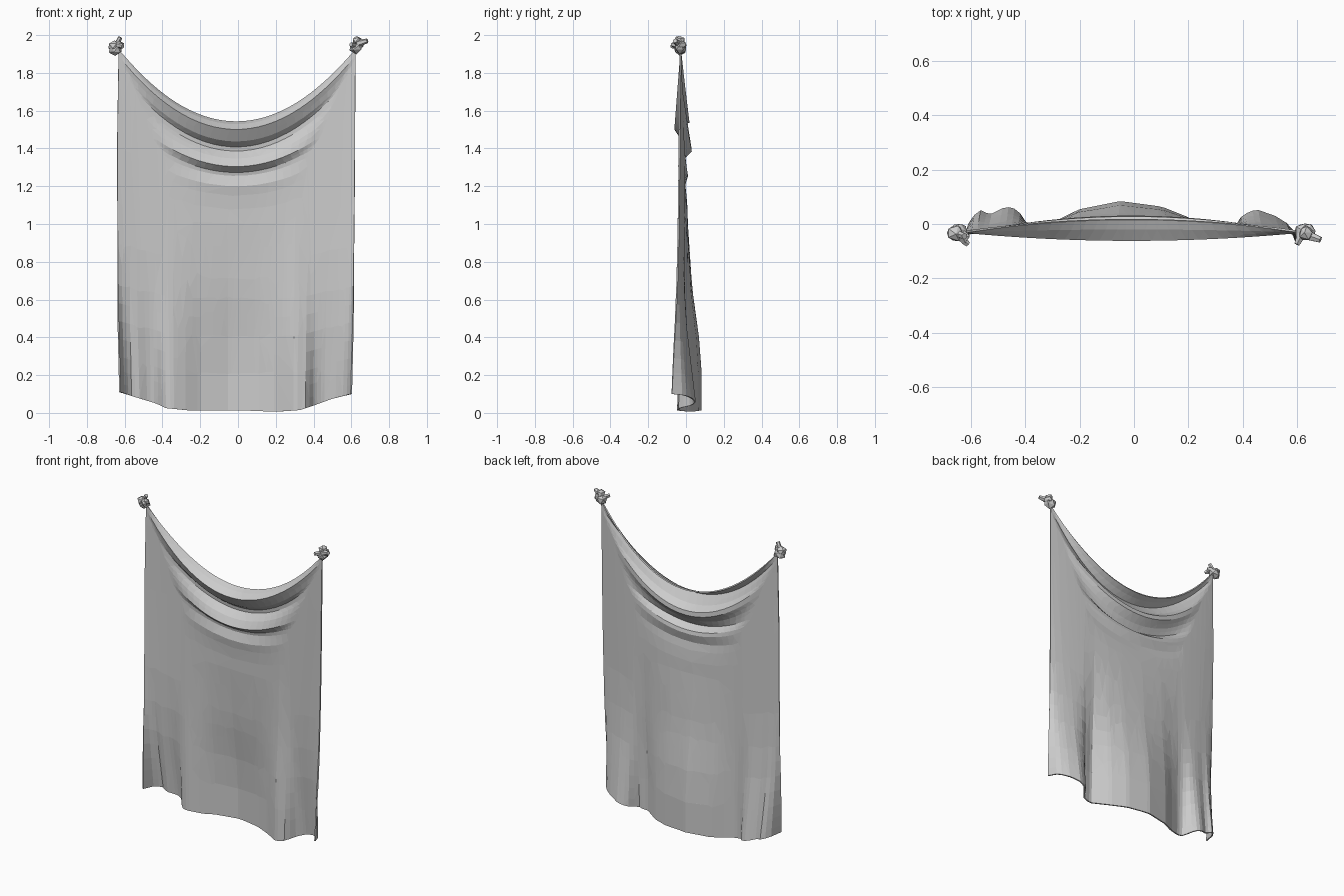
import bpy, bmesh, math, random
from mathutils import Vector, Matrix

if "Cube" in bpy.data.objects:
    bpy.data.objects.remove(bpy.data.objects["Cube"])

random.seed(4)


def interp(pts, x):
    """Linear lookup in a sorted list of (x, value) pairs."""
    if x <= pts[0][0]:
        return pts[0][1]
    for (a, va), (b, vb) in zip(pts, pts[1:]):
        if x <= b:
            return va + (vb - va) * (x - a) / (b - a)
    return pts[-1][1]


def finish(bm, name):
    bmesh.ops.recalc_face_normals(bm, faces=bm.faces)
    me = bpy.data.meshes.new(name)
    bm.to_mesh(me)
    bm.free()
    ob = bpy.data.objects.new(name, me)
    bpy.context.collection.objects.link(ob)
    return ob


# Hem seen from above (x, y) and from the front (x, z)
HEM_Y = [(-.625, -.075), (-.605, 0), (-.57, .05), (-.53, .03), (-.47, .06), (-.43, .05),
         (-.39, -.01), (-.35, -.015), (-.28, .01), (-.2, .05), (-.05, .08), (.1, .06),
         (.2, .02), (.3, -.045), (.36, -.035), (.4, .03), (.45, .05), (.52, .025),
         (.575, -.01), (.6, -.075)]
HEM_Z = [(-.625, .11), (-.5, .07), (-.43, .05), (-.38, .025), (-.25, .012), (0, .014),
         (.2, .006), (.33, .015), (.4, .04), (.5, .075), (.6, .1)]
# Swags across the neck: depth y along the centre line, by height
FOLD = [(1.12, 0), (1.2, -.012), (1.255, .005), (1.275, 0), (1.305, -.04), (1.345, -.015),
        (1.385, .025), (1.41, .022), (1.44, -.02), (1.5, -.06), (1.525, -.02), (1.54, .015)]
# Height at the side edges for each height on the centre line
EDGE_Z = [(0, 0), (.6, .62), (1.0, 1.1), (1.25, 1.52), (1.4, 1.8), (1.5, 1.89), (1.54, 1.925)]
FADE_MID = [(0, 1), (.2, 1), (.4, .8), (.65, .35), (1.0, .05), (1.2, 0)]
FADE_SIDE = [(0, 1), (.2, .65), (.4, .3), (.6, .1), (.8, 0)]
LEFT_X = [(.1, -.625), (.5, -.635), (1.4, -.64), (1.92, -.632)]
RIGHT_X = [(.1, .6), (.5, .61), (1.2, .618), (1.92, .622)]


def cloth_point(u, zc):
    ze = interp(EDGE_Z, zc)
    z = zc + (ze - zc) * u * u
    # hem lift dies out with height
    hx = .6125 * u - .0125
    z += interp(HEM_Z, hx) * max(0, 1 - zc / 1.2)
    left, right = interp(LEFT_X, z), interp(RIGHT_X, z)
    x = left + (right - left) * (u + 1) / 2
    side = min(1, max(0, (abs(u) - .5) / .15))
    w = interp(FADE_MID, zc) * (1 - side) + interp(FADE_SIDE, zc) * side
    base = -.03 + .032 * (1 - u * u) - .025 * u ** 8 * max(0, 1 - zc / 1.5)
    reach = .6 + .38 * min(1, max(0, (zc - 1.25) / .25))
    env = max(0, 1 - (u / reach) ** 2)
    y = base * (1 - w) + interp(HEM_Y, hx) * w + interp(FOLD, zc) * env
    return x, y, z


# Hanging cloth
rows = [0, .05, .12, .2, .3, .4, .5, .6, .7, .8, .9, 1.0, 1.08, 1.15, 1.2, 1.235, 1.255,
        1.275, 1.29, 1.305, 1.325, 1.345, 1.365, 1.385, 1.41, 1.425, 1.44, 1.47, 1.5,
        1.512, 1.525, 1.54]
COLS = 60
bm = bmesh.new()
grid = [[bm.verts.new(cloth_point(2 * i / COLS - 1, z)) for i in range(COLS + 1)] for z in rows]
for lo, hi in zip(grid, grid[1:]):
    for i in range(COLS):
        bm.faces.new((lo[i], lo[i + 1], hi[i + 1], hi[i]))
cloth = finish(bm, "hanging_cloth")
dec = cloth.modifiers.new("facets", 'DECIMATE')
dec.ratio = .4
sol = cloth.modifiers.new("thickness", 'SOLIDIFY')
sol.thickness = .008
sol.offset = 0


# Corner knots: faceted lumps with stubby tails
def lump(bm, centre, size):
    m = Matrix.Translation(centre) @ Matrix.Diagonal((*size, 1))
    for v in bmesh.ops.create_icosphere(bm, subdivisions=1, radius=1, matrix=m)['verts']:
        v.co += Vector([random.uniform(-.004, .004) for _ in range(3)])


def tail(bm, start, end, r1, r2):
    a, b = Vector(start), Vector(end)
    rot = (b - a).to_track_quat('Z', 'Y').to_matrix().to_4x4()
    bmesh.ops.create_cone(bm, cap_ends=True, segments=6, radius1=r1, radius2=r2,
                          depth=(b - a).length, matrix=Matrix.Translation((a + b) / 2) @ rot)


def knot(name, lumps, tails):
    bm = bmesh.new()
    for l in lumps:
        lump(bm, *l)
    for t in tails:
        tail(bm, *t)
    finish(bm, name)


knot("left_knot",
     [((-.648, -.03, 1.925), (.038, .036, .034)), ((-.655, -.035, 1.945), (.034, .03, .028)),
      ((-.625, -.045, 1.95), (.02, .025, .022))],
     [((-.65, -.035, 1.94), (-.622, -.045, 1.988), .014, .012),
      ((-.645, -.04, 1.95), (-.61, -.075, 1.94), .018, .011)])
knot("right_knot",
     [((.625, -.03, 1.935), (.038, .034, .034)), ((.63, -.035, 1.972), (.026, .03, .027)),
      ((.645, -.025, 1.95), (.022, .03, .024))],
     [((.635, -.04, 1.955), (.685, -.058, 1.97), .02, .012),
      ((.615, -.04, 1.945), (.598, -.075, 1.95), .018, .011)])
